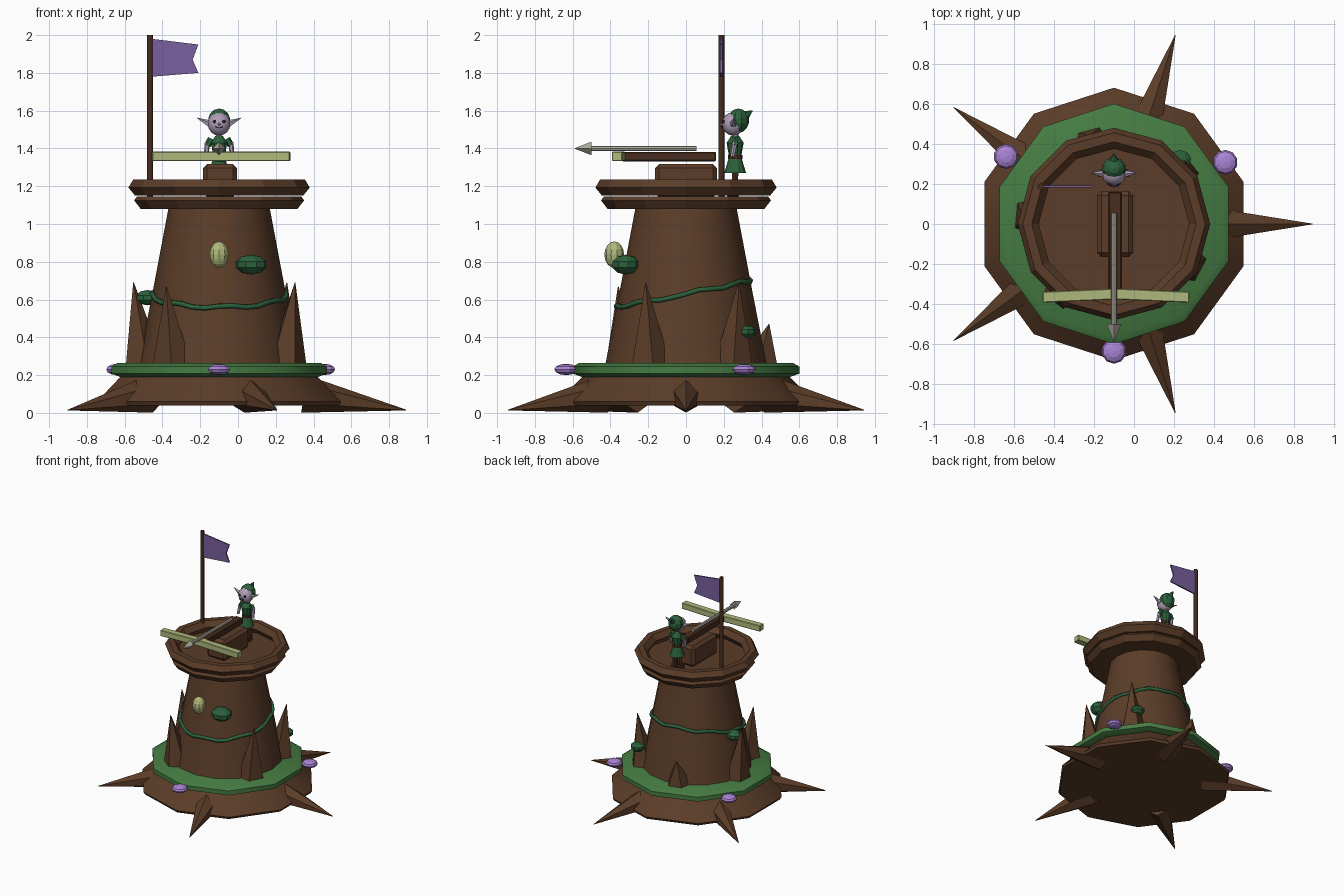
import bpy, bmesh, math
from mathutils import Vector

old = bpy.data.objects.get("Cube")
if old:
    bpy.data.objects.remove(old)


def material(name, r, g, b):
    m = bpy.data.materials.new(name)
    m.use_nodes = True
    m.diffuse_color = (r, g, b, 1)
    m.node_tree.nodes["Principled BSDF"].inputs["Base Color"].default_value = (r, g, b, 1)
    return m


BARK = material("bark brown", .105, .046, .021)
DARK = material("dark wood", .065, .026, .013)
MOSS = material("moss green", .06, .2, .055)
LEAF = material("deep green", .025, .12, .045)
LILAC = material("lilac", .4, .23, .66)
CLOTH = material("flag purple", .19, .115, .34)
PALE = material("pale yellow", .43, .48, .2)
GREY = material("warm grey", .42, .4, .33)
SKIN = material("pale skin", .43, .34, .47)
BLACK = material("near black", .02, .01, .015)
CX = -.1  # tower axis


def polar(r, deg, z):
    a = math.radians(deg)
    return Vector((CX + r * math.cos(a), r * math.sin(a), z))


def finish(name, bm, mat, smooth=0):
    bmesh.ops.recalc_face_normals(bm, faces=bm.faces)
    me = bpy.data.meshes.new(name)
    bm.to_mesh(me)
    bm.free()
    ob = bpy.data.objects.new(name, me)
    bpy.context.collection.objects.link(ob)
    me.materials.append(mat)
    if smooth:
        bpy.ops.object.select_all(action='DESELECT')
        ob.select_set(True)
        bpy.context.view_layer.objects.active = ob
        bpy.ops.object.shade_smooth_by_angle(angle=math.radians(smooth))
    return ob


def lathe(name, profile, sides, mat, start=90, x=CX, y=0, closed=False, smooth=0):
    """Turn (radius, height) points about a vertical axis."""
    bm = bmesh.new()
    rings = []
    for r, z in profile:
        angles = [math.radians(start + 360 * i / sides) for i in range(sides)]
        rings.append([bm.verts.new((x + r * math.cos(a), y + r * math.sin(a), z)) for a in angles])
    pairs = list(zip(rings, rings[1:]))
    if closed:
        pairs.append((rings[-1], rings[0]))
    else:
        bm.faces.new(rings[0])
        bm.faces.new(rings[-1])
    for a, b in pairs:
        for i in range(sides):
            j = (i + 1) % sides
            bm.faces.new((a[i], a[j], b[j], b[i]))
    return finish(name, bm, mat, smooth)


def rod(name, p, q, r0, r1, mat, sides=6, smooth=0):
    """Tapered rod or spike from p to q."""
    p, q = Vector(p), Vector(q)
    bm = bmesh.new()
    bmesh.ops.create_cone(bm, cap_ends=True, segments=sides, radius1=r0, radius2=r1, depth=(q - p).length)
    turn = (q - p).to_track_quat('Z', 'Y').to_matrix().to_4x4()
    bm.transform(turn)
    bmesh.ops.translate(bm, verts=bm.verts, vec=(p + q) / 2)
    return finish(name, bm, mat, smooth)


def ball(name, loc, size, mat, u=10, v=6, smooth=0):
    bm = bmesh.new()
    bmesh.ops.create_uvsphere(bm, u_segments=u, v_segments=v, radius=1)
    bmesh.ops.scale(bm, verts=bm.verts, vec=size)
    bmesh.ops.translate(bm, verts=bm.verts, vec=loc)
    return finish(name, bm, mat, smooth)


def block(name, loc, size, mat, bevel=0, spin=0):
    bm = bmesh.new()
    bmesh.ops.create_cube(bm, size=1)
    bmesh.ops.scale(bm, verts=bm.verts, vec=size)
    if bevel:
        bmesh.ops.bevel(bm, geom=bm.edges[:], offset=bevel, segments=1, affect='EDGES')
    ob = finish(name, bm, mat)
    ob.location = loc
    ob.rotation_euler.z = math.radians(spin)
    return ob


def plate(name, outline, y, thick, mat):
    """Flat shape in the xz plane."""
    bm = bmesh.new()
    f = bm.faces.new([bm.verts.new((x, y - thick / 2, z)) for x, z in outline])
    g = bmesh.ops.extrude_face_region(bm, geom=[f])["geom"]
    bmesh.ops.translate(bm, verts=[v for v in g if isinstance(v, bmesh.types.BMVert)], vec=(0, thick, 0))
    return finish(name, bm, mat)


# Tower body
lathe("root_mound", [(.67, .04), (.68, .06), (.55, .19)], 10, BARK, smooth=40)
lathe("moss_skirt", [(.55, .19), (.6, .208), (.6, .245), (.565, .265)], 10, MOSS, smooth=40)
lathe("trunk", [(.44, .19), (.35, .65), (.265, 1.1)], 16, BARK, smooth=40)
lathe("deck", [(.415, 1.08), (.45, 1.125), (.435, 1.145)], 12, BARK)
lathe("deck_rim", [(.445, 1.15), (.48, 1.193), (.455, 1.235), (.41, 1.235), (.375, 1.193), (.4, 1.15)],
      12, BARK, closed=True)

# Spreading roots, then thorns leaning on the trunk
for i in range(5):
    rod(f"root_{i}", polar(.45, 72 * i, .1), polar(.99, 72 * i, .015), .1, .002, BARK)
for i, (deg, top) in enumerate([(-28, .69), (38, .69), (105, .47), (175, .69), (-128, .67)]):
    rod(f"thorn_{i}", polar(.4, deg, .23), polar(.455, deg, top), .115, .002, BARK, 5)

# Vine climbing round the trunk
curve = bpy.data.curves.new("vine", 'CURVE')
curve.dimensions = '3D'
curve.bevel_depth = .014
curve.bevel_resolution = 1
spline = curve.splines.new('POLY')
spline.points.add(31)
for i, p in enumerate(spline.points):
    deg = i * 360 / 32
    z = .63 + .07 * math.sin(math.radians(deg)) + .008 * math.sin(i * 1.6)
    p.co = (*polar(.482 - .2 * z, deg, z), 1)
spline.use_cyclic_u = True
vine = bpy.data.objects.new("vine", curve)
curve.materials.append(LEAF)
bpy.context.collection.objects.link(vine)

# Leaf clumps, lamp and puffballs
for i, (x, y, z, s) in enumerate([(.07, -.32, .785, .085), (-.48, .04, .61, .065), (.23, .32, .43, .058)]):
    ball(f"leaf_clump_{i}", (x, y, z), (s, s * .9, s * .62), LEAF, 9, 5)
ball("lamp", (CX, -.38, .838), (.052, .052, .07), PALE, 10, 8)
for i, deg in enumerate((-90, 29, 148)):
    ball(f"puffball_{i}", polar(.635, deg, .23), (.062, .062, .03), LILAC, 10, 6)

# Giant crossbow
block("crossbow_base", (CX + .005, 0, 1.23), (.18, .33, .175), BARK, .022)
block("crossbow_stock", (CX + .005, -.09, 1.357), (.068, .5, .05), DARK, .006)
for side, word in ((1, "left"), (-1, "right")):
    block(f"{word}_bow_arm", (CX + .01 + side * .18, -.357, 1.358), (.372, .055, .05), PALE, .004, -side * 2.5)
rod("bolt_shaft", (CX, .055, 1.4), (CX, -.53, 1.4), .014, .014, GREY, 8)
rod("bolt_head", (CX, -.5, 1.4), (CX, -.59, 1.4), .036, .001, GREY, 4)

# Flag
rod("flag_pole", (-.465, .187, 1.13), (-.465, .187, 2), .016, .016, DARK, 8, 60)
plate("flag", [(-.455, 1.78), (-.21, 1.80), (-.24, 1.87), (-.21, 1.95), (-.455, 1.98)], .187, .012, CLOTH)

# Archer: body
FY = .26
lathe("tunic", [(.058, 1.27), (.032, 1.355), (.045, 1.43), (.022, 1.465)], 10, LEAF, y=FY)
lathe("belt", [(.038, 1.345), (.038, 1.365)], 10, DARK, y=FY)
rod("neck", (CX, FY, 1.45), (CX, FY, 1.49), .018, .018, SKIN)
for side, word in ((1, "left"), (-1, "right")):
    def at(dx, y, z):
        return (CX + side * dx, y, z)
    rod(f"{word}_leg", at(.025, FY, 1.2), at(.023, FY, 1.29), .018, .02, DARK)
    block(f"{word}_boot", at(.025, FY - .012, 1.172), (.036, .07, .055), DARK, .008)
    rod(f"{word}_sleeve", at(.042, FY, 1.452), at(.062, FY, 1.415), .018, .018, LEAF)
    rod(f"{word}_forearm", at(.062, FY, 1.43), at(.07, FY - .015, 1.355), .014, .012, SKIN)
    rod(f"{word}_ear", at(.05, .25, 1.53), at(.118, .255, 1.562), .02, .001, SKIN, 5)
    rod(f"{word}_eye", at(.024, .205, 1.542), at(.024, .194, 1.542), .01, .009, BLACK)
    block(f"{word}_smile", at(.011, .192, 1.512), (.02, .008, .006), BLACK).rotation_euler.y = -side * .35

# Archer: head and hood
ball("head", (CX, .25, 1.53), (.06, .06, .062), SKIN, 12, 8, 40)
rod("nose", (CX, .2, 1.53), (CX, .177, 1.524), .011, .002, SKIN)
ball("hood", (CX, .277, 1.547), (.062, .057, .064), LEAF, 10, 7)
rod("hood_tip", (CX, .3, 1.565), (CX, .352, 1.6), .035, .002, LEAF)
